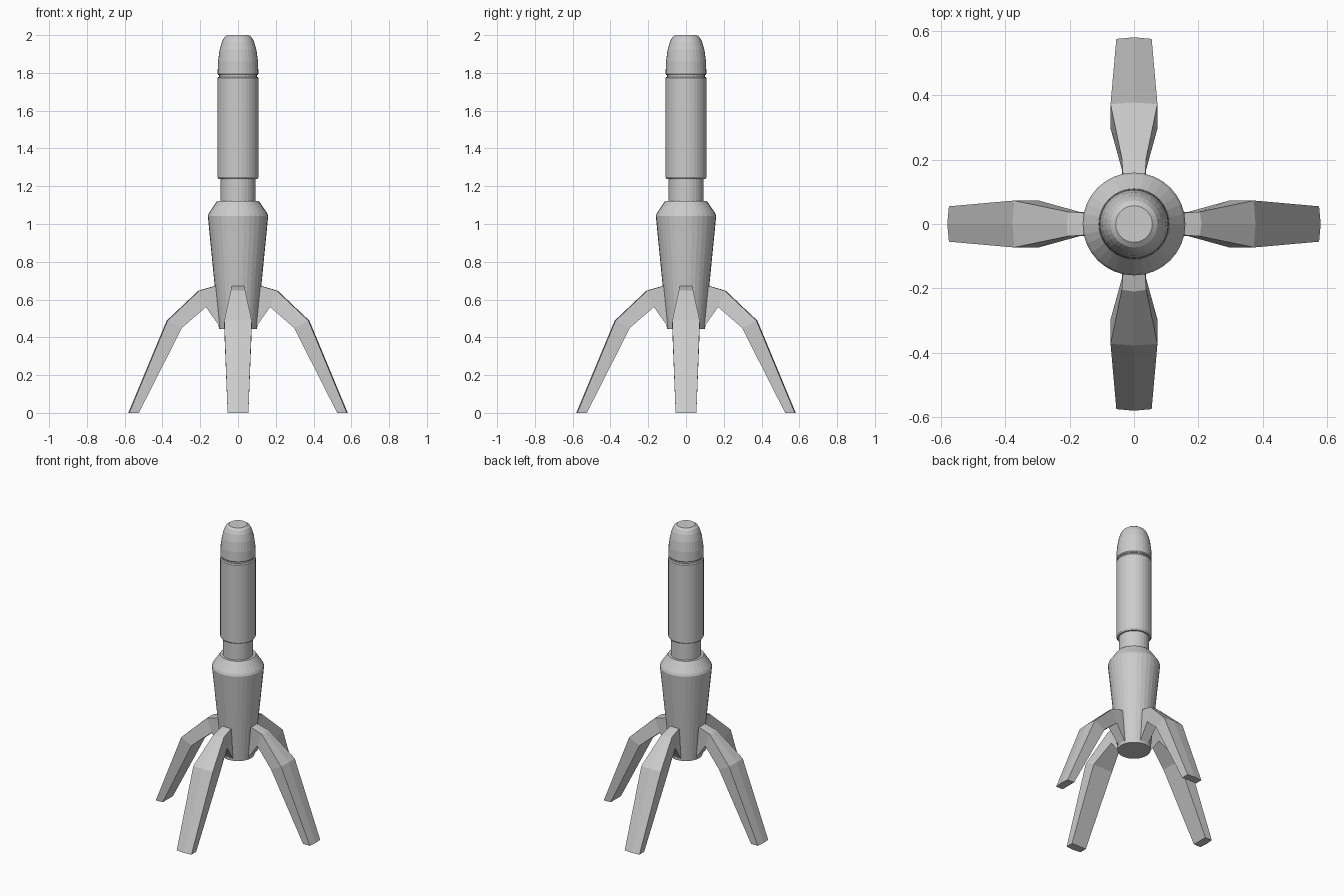
import bpy, bmesh
from math import sin, cos, pi

if "Cube" in bpy.data.objects:
    bpy.data.objects.remove(bpy.data.objects["Cube"])

SIDES = 32


def finish(name, bm):
    bmesh.ops.recalc_face_normals(bm, faces=bm.faces)
    mesh = bpy.data.meshes.new(name)
    bm.to_mesh(mesh)
    bm.free()
    obj = bpy.data.objects.new(name, mesh)
    bpy.context.collection.objects.link(obj)
    return obj


def skin(bm, rings):
    """Bridge equal-length closed rings and cap both ends."""
    n = len(rings[0])
    for a, b in zip(rings, rings[1:]):
        for i in range(n):
            j = (i + 1) % n
            bm.faces.new((a[i], a[j], b[j], b[i]))
    bm.faces.new(rings[0])
    bm.faces.new(rings[-1])


def lathe(name, profile):
    bm = bmesh.new()
    rings = [[bm.verts.new((r * cos(2 * pi * i / SIDES), r * sin(2 * pi * i / SIDES), z))
              for i in range(SIDES)] for r, z in profile]
    skin(bm, rings)
    return finish(name, bm)


# Stacked round body
lathe("lower_body", [(0.101, 0.445), (0.16, 1.043), (0.154, 1.058), (0.11, 1.123)])
lathe("neck", [(0.093, 1.11), (0.093, 1.25)])
lathe("upper_barrel", [(0.102, 1.238), (0.109, 1.248), (0.109, 1.772), (0.104, 1.779)])
lathe("groove", [(0.1, 1.77), (0.1, 1.8)])
lathe("nose_cap", [(0.104, 1.789), (0.108, 1.795), (0.106, 1.86), (0.098, 1.92),
                   (0.085, 1.965), (0.073, 1.988), (0.057, 2.0)])

# Leg stations: outer (r, z), inner (r, z), half width
STATIONS = [((0.09, 0.682), (0.09, 0.447), 0.03),
            ((0.21, 0.647), (0.17, 0.56), 0.038),
            ((0.378, 0.488), (0.297, 0.45), 0.073),
            ((0.581, 0.0), (0.525, 0.0), 0.055)]
RIDGE = 0.005


def leg(name, angle):
    bm = bmesh.new()
    rings = []
    for (ro, zo), (ri, zi), w in STATIONS:
        section = [(ro - RIDGE, -w, zo), (ro, 0, zo), (ro - RIDGE, w, zo),
                   (ri, w, zi), (ri, 0, zi), (ri, -w, zi)]
        rings.append([bm.verts.new(p) for p in section])
    skin(bm, rings)
    finish(name, bm).rotation_euler.z = angle


# Four splayed landing legs
for i, side in enumerate(("right", "back", "left", "front")):
    leg(side + "_leg", i * pi / 2)
